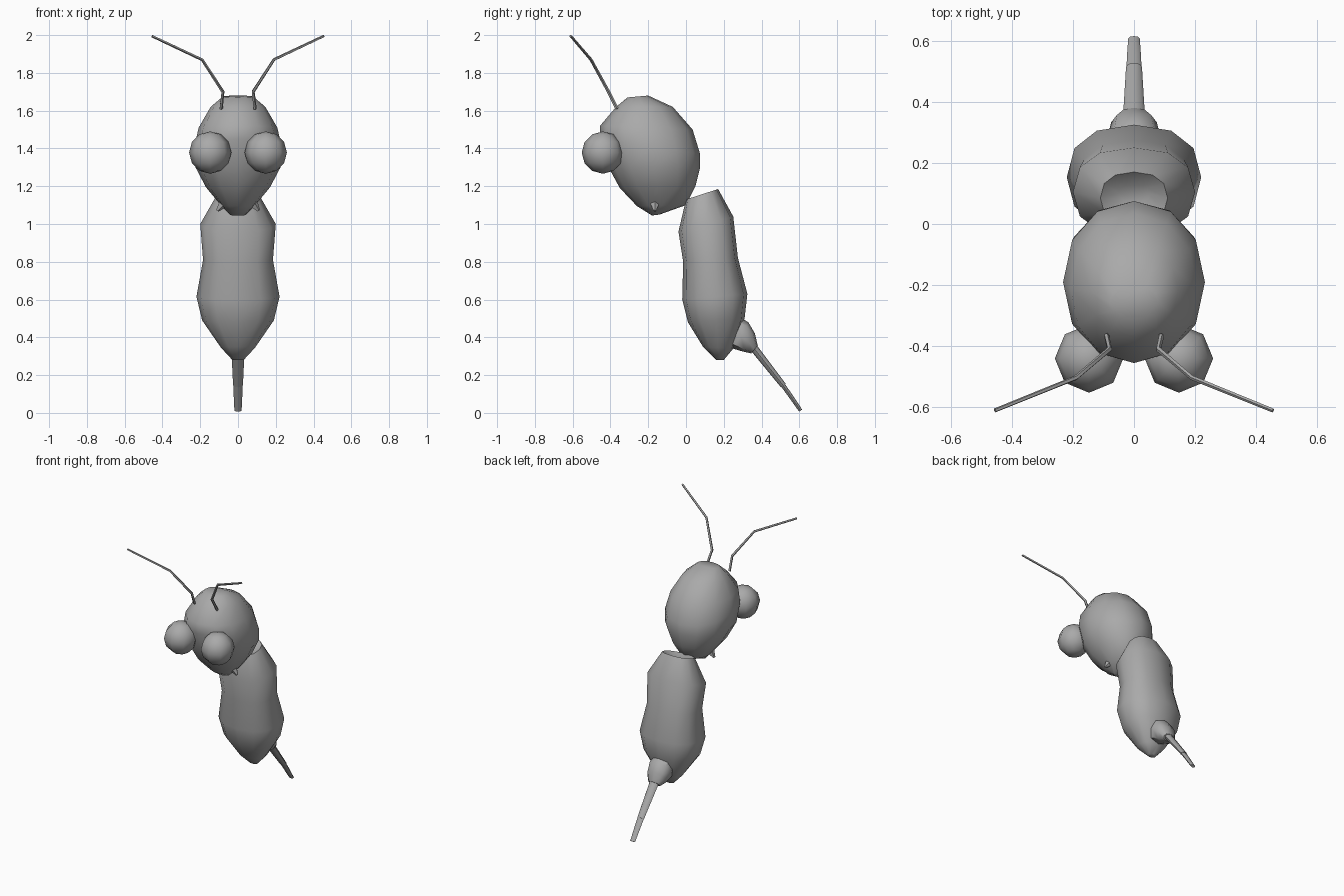
import bpy, bmesh, math
from mathutils import Vector

if "Cube" in bpy.data.objects:
    bpy.data.objects.remove(bpy.data.objects["Cube"])

grey = bpy.data.materials.new("grey")
grey.diffuse_color = (0.4, 0.4, 0.4, 1)
grey.use_nodes = True
grey.node_tree.nodes["Principled BSDF"].inputs["Base Color"].default_value = grey.diffuse_color


def finish(bm, name, angle=60):
    bmesh.ops.recalc_face_normals(bm, faces=bm.faces)
    mesh = bpy.data.meshes.new(name)
    bm.to_mesh(mesh)
    bm.free()
    mesh.materials.append(grey)
    ob = bpy.data.objects.new(name, mesh)
    bpy.context.collection.objects.link(ob)
    bpy.ops.object.select_all(action='DESELECT')
    ob.select_set(True)
    bpy.context.view_layer.objects.active = ob
    bpy.ops.object.shade_smooth_by_angle(angle=math.radians(angle))
    return ob


def skin(bm, rings):
    """Bridge a list of vertex-position rings and cap both ends."""
    loops = [[bm.verts.new(p) for p in r] for r in rings]
    n = len(loops[0])
    for a, b in zip(loops, loops[1:]):
        for i in range(n):
            j = (i + 1) % n
            bm.faces.new((a[i], a[j], b[j], b[i]))
    bm.faces.new(loops[0])
    bm.faces.new(loops[-1])


def loft(name, sections, n=12, power=0.85, angle=60):
    """Each section: front y, front z, back y, back z, half width."""
    rings = []
    for yf, zf, yb, zb, w in sections:
        ring = []
        for i in range(n):
            t = 2 * math.pi * i / n
            c, s = math.cos(t), math.sin(t)
            c = math.copysign(abs(c) ** power, c)
            s = math.copysign(abs(s) ** power, s)
            ring.append(((w * s), (yf + yb) / 2 + c * (yb - yf) / 2,
                         (zf + zb) / 2 + c * (zb - zf) / 2))
        rings.append(ring)
    bm = bmesh.new()
    skin(bm, rings)
    return finish(bm, name, angle)


def tube(name, path, n=6, flat=1.0, angle=60):
    """Each path point: x, y, z, radius."""
    pts = [Vector(p[:3]) for p in path]
    rings = []
    for i, p in enumerate(pts):
        d = (pts[min(i + 1, len(pts) - 1)] - pts[max(i - 1, 0)]).normalized()
        u = Vector((1, 0, 0))
        u = (u - d * u.dot(d)).normalized()
        v = d.cross(u)
        r = path[i][3]
        rings.append([p + r * (u * math.cos(t) + v * flat * math.sin(t))
                      for t in (2 * math.pi * k / n for k in range(n))])
    bm = bmesh.new()
    skin(bm, rings)
    return finish(bm, name, angle)


# Abdomen with a shallow sunken neck opening
loft("body", [
    (0.07, 1.12, 0.13, 1.14, 0.05),
    (0.00, 1.13, 0.17, 1.185, 0.11),
    (-0.04, 0.96, 0.25, 1.04, 0.20),
    (-0.015, 0.80, 0.275, 0.82, 0.185),
    (-0.02, 0.60, 0.325, 0.63, 0.22),
    (0.01, 0.48, 0.31, 0.50, 0.19),
    (0.09, 0.35, 0.25, 0.34, 0.09),
    (0.16, 0.28, 0.20, 0.28, 0.03)], angle=50)

# Head, wide above and tapering to the mouth
loft("head", [
    (-0.31, 1.67, -0.20, 1.68, 0.08),
    (-0.37, 1.62, -0.07, 1.62, 0.145),
    (-0.455, 1.52, 0.035, 1.50, 0.208),
    (-0.455, 1.45, 0.075, 1.37, 0.232),
    (-0.41, 1.30, 0.075, 1.30, 0.225),
    (-0.35, 1.19, 0.05, 1.20, 0.17),
    (-0.26, 1.095, 0.00, 1.10, 0.09),
    (-0.18, 1.045, -0.14, 1.05, 0.04)], power=0.95)

# Tail base and two-part stinger
loft("tail_base", [
    (0.20, 0.36, 0.28, 0.51, 0.07),
    (0.25, 0.34, 0.33, 0.48, 0.085),
    (0.30, 0.325, 0.365, 0.42, 0.075),
    (0.345, 0.315, 0.38, 0.355, 0.045)], n=8, angle=50)
tube("stinger_upper", [(0, 0.35, 0.355, 0.036), (0, 0.515, 0.145, 0.026)],
     n=8, flat=0.6)
tube("stinger_tip", [(0, 0.50, 0.165, 0.025), (0, 0.55, 0.095, 0.023),
                     (0, 0.607, 0.012, 0.019)], n=8, flat=0.5)

# Paired eyes, antennae and jaws
for side, label in ((1, "right"), (-1, "left")):
    bm = bmesh.new()
    bmesh.ops.create_uvsphere(bm, u_segments=8, v_segments=6, radius=0.112)
    for v in bm.verts:
        v.co += Vector((side * 0.147, -0.44, 1.378))
    finish(bm, label + "_eye")
    tube(label + "_antenna", [
        (side * 0.09, -0.365, 1.61, 0.009), (side * 0.08, -0.41, 1.70, 0.009),
        (side * 0.19, -0.503, 1.87, 0.008), (side * 0.455, -0.61, 1.995, 0.007)], n=5)
    tube(label + "_jaw", [
        (side * 0.075, -0.165, 1.115, 0.03), (side * 0.11, -0.165, 1.07, 0.008)], n=5)
